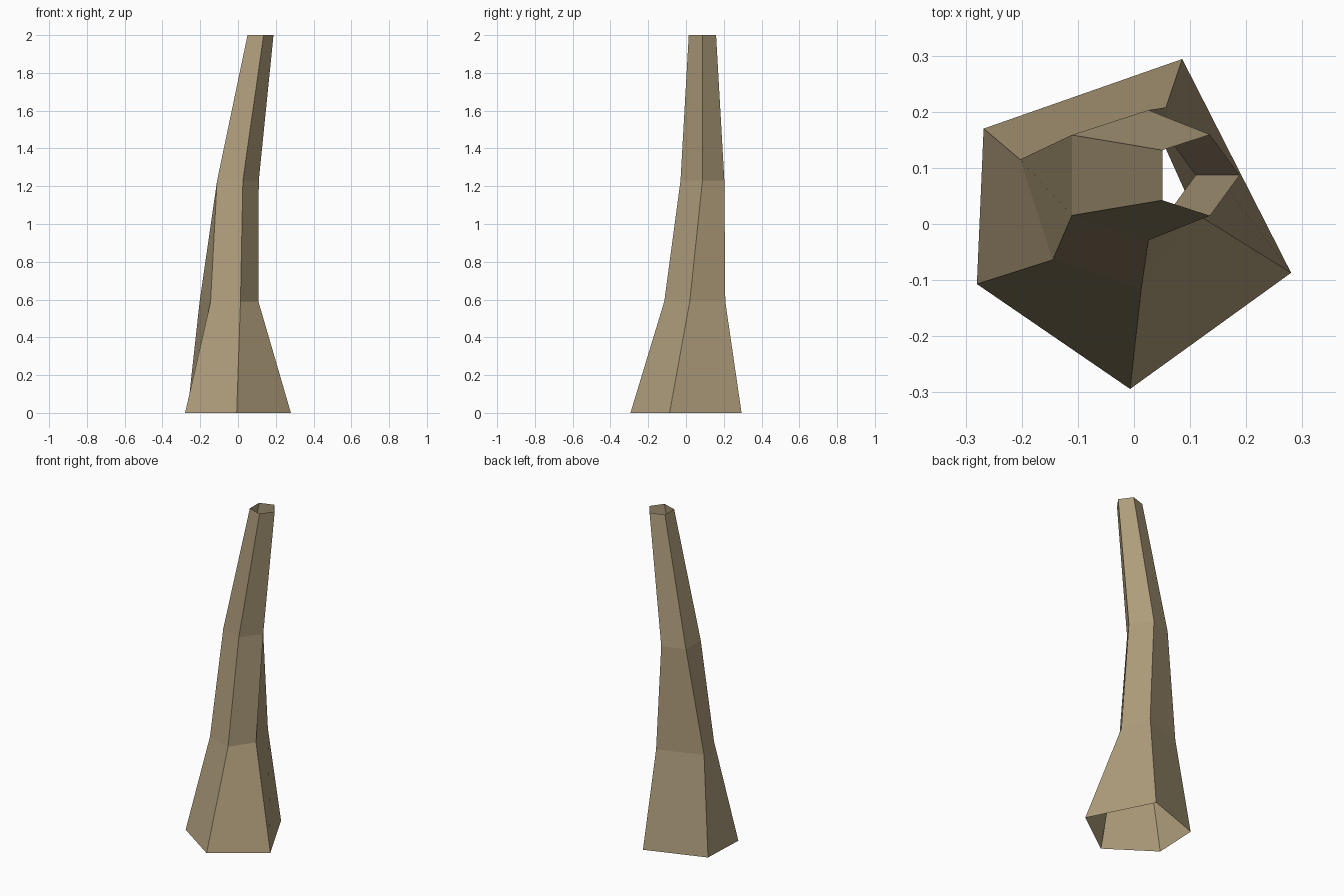
import bpy, bmesh
from math import cos, sin, tau

if "Cube" in bpy.data.objects:
    bpy.data.objects.remove(bpy.data.objects["Cube"])

SIDES = 5


def pentagon(cx, cy, r):
    return [(cx + r * cos(tau * i / SIDES), cy + r * sin(tau * i / SIDES)) for i in range(SIDES)]


# Cross-sections from the flared root to the leaning top, counter-clockwise from the right corner
sections = [
    (0.0, [(0.28, -0.087), (0.086, 0.294), (-0.268, 0.17), (-0.28, -0.107), (-0.007, -0.294)]),
    (0.59, [(0.108, 0.02), (0.057, 0.208), (-0.203, 0.115), (-0.145, -0.064), (0.013, -0.115)]),
    (1.23, pentagon(-0.012, 0.087, 0.122)),
    (2.0, pentagon(0.112, 0.087, 0.076)),
]

# Open-ended trunk skinned through the sections
bm = bmesh.new()
rings = [[bm.verts.new((x, y, z)) for x, y in pts] for z, pts in sections]
for low, high in zip(rings, rings[1:]):
    for i in range(SIDES):
        j = (i + 1) % SIDES
        bm.faces.new((low[i], low[j], high[j], high[i]))
mesh = bpy.data.meshes.new("tree_trunk")
bm.to_mesh(mesh)
bm.free()
trunk = bpy.data.objects.new("tree_trunk", mesh)
bpy.context.collection.objects.link(trunk)

# Bark colour
bark = bpy.data.materials.new("bark")
bark.diffuse_color = (0.43, 0.34, 0.20, 1.0)
bark.use_nodes = True
bark.node_tree.nodes["Principled BSDF"].inputs["Base Color"].default_value = bark.diffuse_color
mesh.materials.append(bark)
